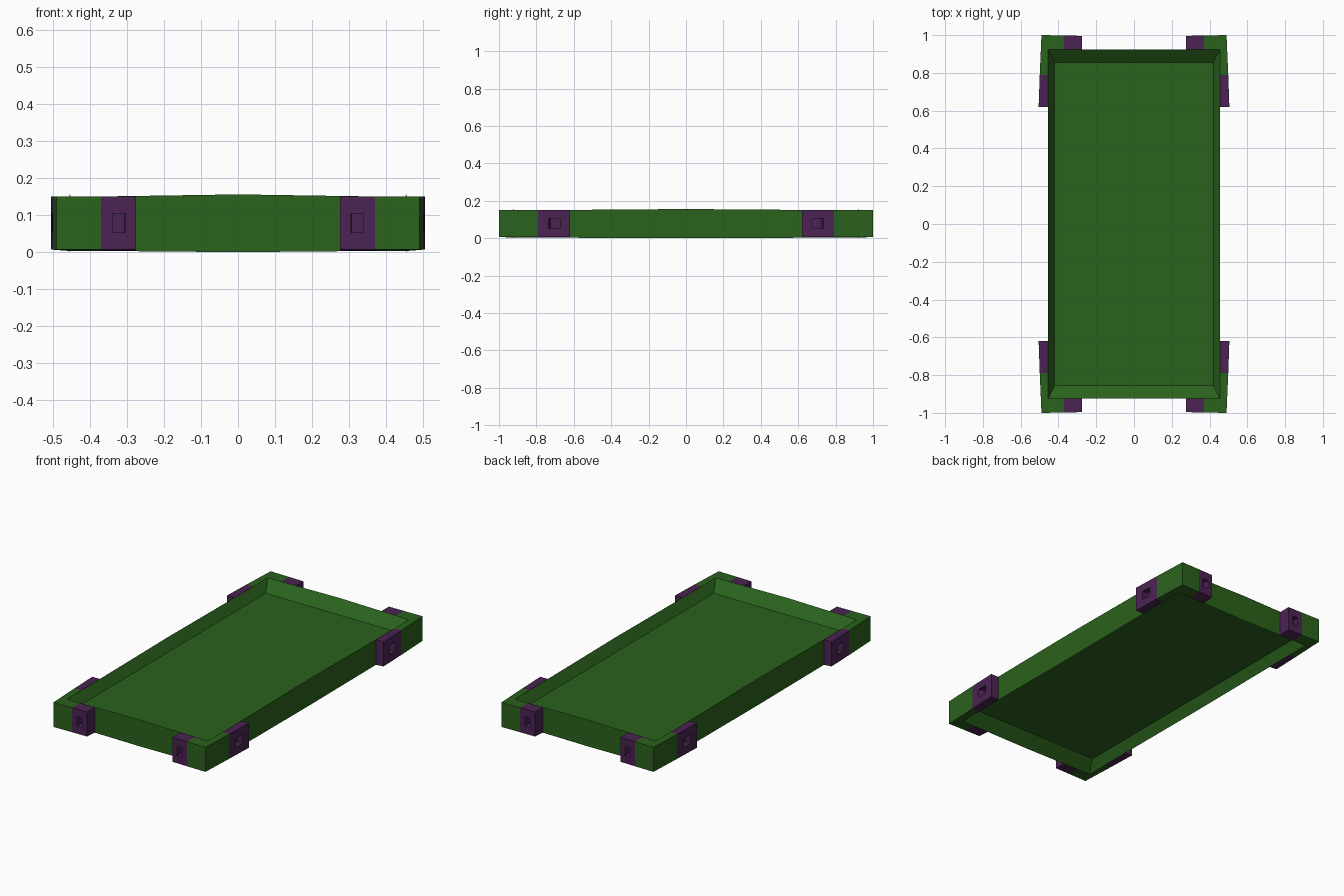
import bpy, bmesh
from mathutils import Vector

if "Cube" in bpy.data.objects:
    bpy.data.objects.remove(bpy.data.objects["Cube"])

TOP, OUTER_BOTTOM, INNER_BOTTOM = 0.15, 0.007, 0.003


def material(name, rgb):
    m = bpy.data.materials.new(name)
    m.diffuse_color = (*rgb, 1)
    m.use_nodes = True
    m.node_tree.nodes["Principled BSDF"].inputs["Base Color"].default_value = m.diffuse_color
    return m


GREEN = material("green", (0.024, 0.122, 0.012))
PURPLE = material("purple", (0.07, 0.017, 0.085))


def add_object(name, bm, mat):
    bmesh.ops.recalc_face_normals(bm, faces=bm.faces)
    me = bpy.data.meshes.new(name)
    bm.to_mesh(me)
    bm.free()
    me.materials.append(mat)
    ob = bpy.data.objects.new(name, me)
    bpy.context.collection.objects.link(ob)
    return ob


def mirror(ob):
    ob.modifiers.new("Mirror", 'MIRROR').use_axis = (True, True, False)


def prism(outline):
    """Flat-topped block over a plan outline; underside dips towards the panel."""
    bm = bmesh.new()
    low, high = [], []
    for x, y in outline:
        inner = x < 0.46 and y < 0.93
        low.append(bm.verts.new((x, y, INNER_BOTTOM if inner else OUTER_BOTTOM)))
        high.append(bm.verts.new((x, y, TOP)))
    bm.faces.new(low)
    bm.faces.new(high)
    for i in range(len(low)):
        bm.faces.new((low[i - 1], low[i], high[i], high[i - 1]))
    bmesh.ops.recalc_face_normals(bm, faces=bm.faces)
    return bm


def cut_slot(bm, direction, shift, scale=0.36, depth=0.035):
    """Sink a small rectangular slot into the face looking along direction."""
    bm.normal_update()
    face = max(bm.faces, key=lambda f: f.normal.dot(direction))
    centre, normal = face.calc_center_median(), face.normal.copy()
    outer = list(face.verts)
    rim = [bm.verts.new(centre + (v.co - centre) * scale) for v in outer]
    floor = []
    for v in rim:
        co = v.co - normal * depth
        if v.co.y > centre.y:
            co.y -= shift
        floor.append(bm.verts.new(co))
    bm.faces.remove(face)
    for i in range(len(outer)):
        bm.faces.new((outer[i - 1], outer[i], rim[i], rim[i - 1]))
        bm.faces.new((rim[i - 1], rim[i], floor[i], floor[i - 1]))
    bm.faces.new(floor)


# Main panel: flat floors sunk between rims that rise slightly at mid-side
def ring(bm, hx, hy, z_corner, z_mid):
    signs = [(-1, -1), (0, -1), (1, -1), (1, 0), (1, 1), (0, 1), (-1, 1), (-1, 0)]
    return [bm.verts.new((sx * hx, sy * hy, z_corner if sx and sy else z_mid))
            for sx, sy in signs]


bm = bmesh.new()
rings = [ring(bm, 0.42, 0.855, 0.096, 0.096), ring(bm, 0.455, 0.925, 0.149, 0.156),
         ring(bm, 0.455, 0.925, 0.004, 0.0), ring(bm, 0.42, 0.855, 0.058, 0.058)]
for a, b in zip(rings, rings[1:]):
    for i in range(8):
        bm.faces.new((a[i - 1], a[i], b[i], b[i - 1]))
bm.faces.new(rings[0])
bm.faces.new(rings[-1])
add_object("sunken_panel", bm, GREEN)

# Corner guards: L-shaped blocks around the four corners
mirror(add_object("corner_guards", prism(
    [(0.49, 1.0), (0.499, 0.79), (0.455, 0.79), (0.455, 0.925),
     (0.37, 0.925), (0.37, 0.998)]), GREEN))

# Purple brackets with slots, one on each arm of each corner
for name, outline, direction, shift in (
    ("side_brackets", [(0.499, 0.79), (0.505, 0.62), (0.455, 0.62), (0.455, 0.79)],
     (1, 0, 0), 0.01),
    ("end_brackets", [(0.37, 0.998), (0.275, 0.996), (0.275, 0.925), (0.37, 0.925)],
     (0, 1, 0), 0),
):
    bm = prism(outline)
    cut_slot(bm, Vector(direction), shift)
    mirror(add_object(name, bm, PURPLE))
